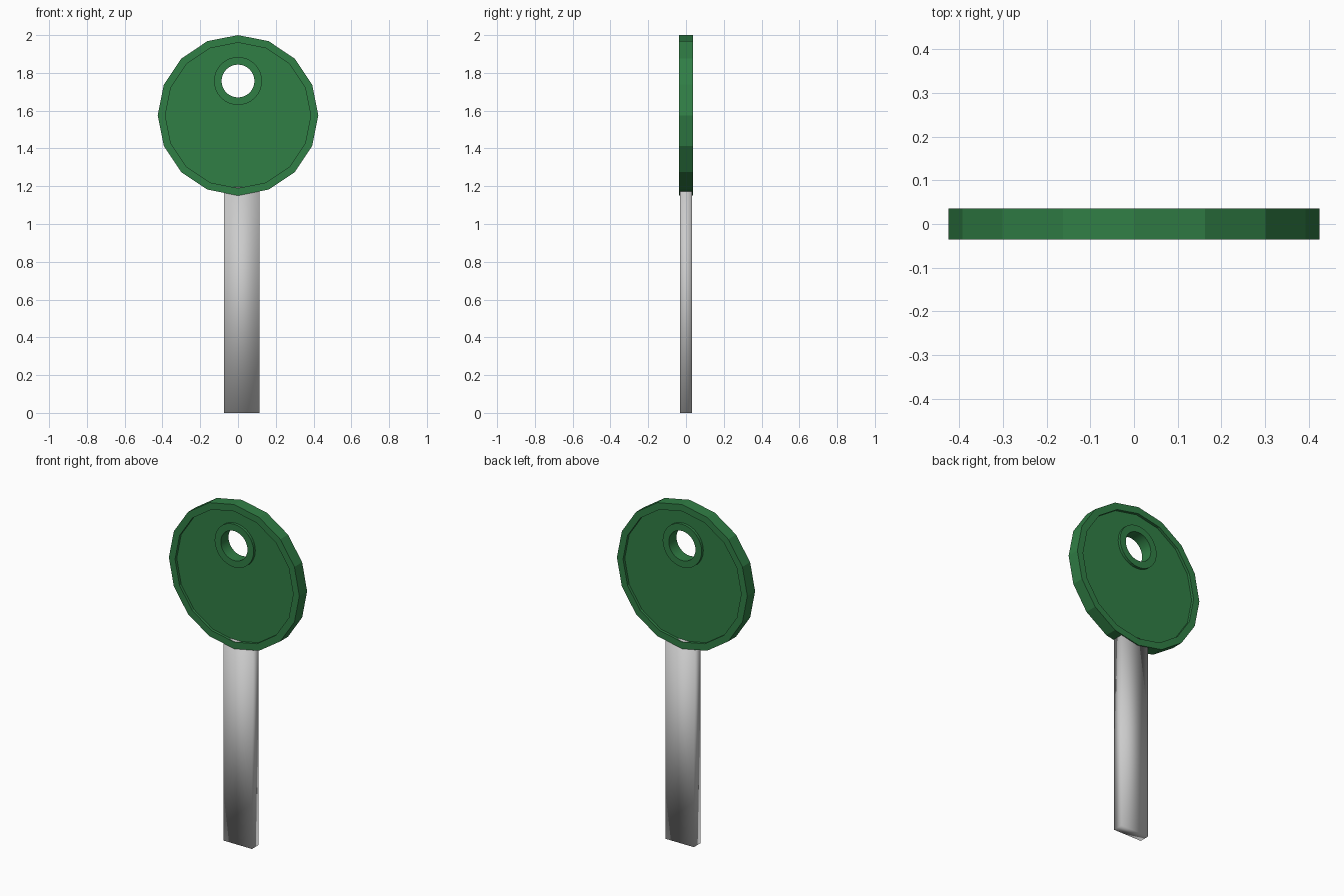
import bpy, bmesh, math

if "Cube" in bpy.data.objects:
    bpy.data.objects.remove(bpy.data.objects["Cube"])

HEAD_Z, HOLE_Z = 1.575, 1.757
H, WEB = 0.036, 0.020          # half thickness of rim and of recessed web

green = bpy.data.materials.new("green_plastic")
green.diffuse_color = (0.03, 0.21, 0.06, 1)
green.use_nodes = True
green.node_tree.nodes["Principled BSDF"].inputs["Base Color"].default_value = green.diffuse_color


def loop(bm, r, n, cz, y):
    return [bm.verts.new((r * math.sin(2 * math.pi * i / n), y,
                          cz + r * math.cos(2 * math.pi * i / n))) for i in range(n)]


def bridge(bm, a, b):
    n = len(a)
    return [bm.faces.new((a[i], a[(i + 1) % n], b[(i + 1) % n], b[i])) for i in range(n)]


def finish(bm, name, mat=None):
    bmesh.ops.recalc_face_normals(bm, faces=bm.faces[:])
    me = bpy.data.meshes.new(name)
    bm.to_mesh(me)
    bm.free()
    ob = bpy.data.objects.new(name, me)
    bpy.context.collection.objects.link(ob)
    if mat:
        me.materials.append(mat)
    return ob


# Key head: raised rim, recessed web and raised ring round the hole, on both sides
bm = bmesh.new()
outer, hole = [], []
for s in (-1, 1):
    rim = loop(bm, 0.425, 16, HEAD_Z, s * H)
    lip = loop(bm, 0.385, 16, HEAD_Z, s * H)
    web = loop(bm, 0.385, 16, HEAD_Z, s * WEB)
    base = loop(bm, 0.127, 32, HOLE_Z, s * WEB)
    boss = loop(bm, 0.127, 32, HOLE_Z, s * H)
    eye = loop(bm, 0.087, 32, HOLE_Z, s * H)
    for a, b in ((rim, lip), (lip, web), (base, boss), (boss, eye)):
        bridge(bm, a, b)
    edges = [bm.edges.get((l[i - 1], l[i])) for l in (web, base) for i in range(len(l))]
    bmesh.ops.triangle_fill(bm, edges=edges, use_beauty=True, normal=(0, s, 0))
    outer.append(rim)
    hole.append(eye)
bridge(bm, *outer)
for f in bridge(bm, *hole):
    f.smooth = True
for e in bm.edges:
    if len(e.link_faces) == 2 and e.calc_face_angle(0) > math.radians(30):
        e.smooth = False
finish(bm, "key_head", green)

# Blank blade, slightly off centre, its top tucked into the head
bm = bmesh.new()
bmesh.ops.create_cube(bm, size=1)
for v in bm.verts:
    v.co.x = 0.02 + v.co.x * 0.186
    v.co.y *= 0.062
    v.co.z = (v.co.z + 0.5) * 1.197
for f in bm.faces:
    f.smooth = True
finish(bm, "key_blade")
